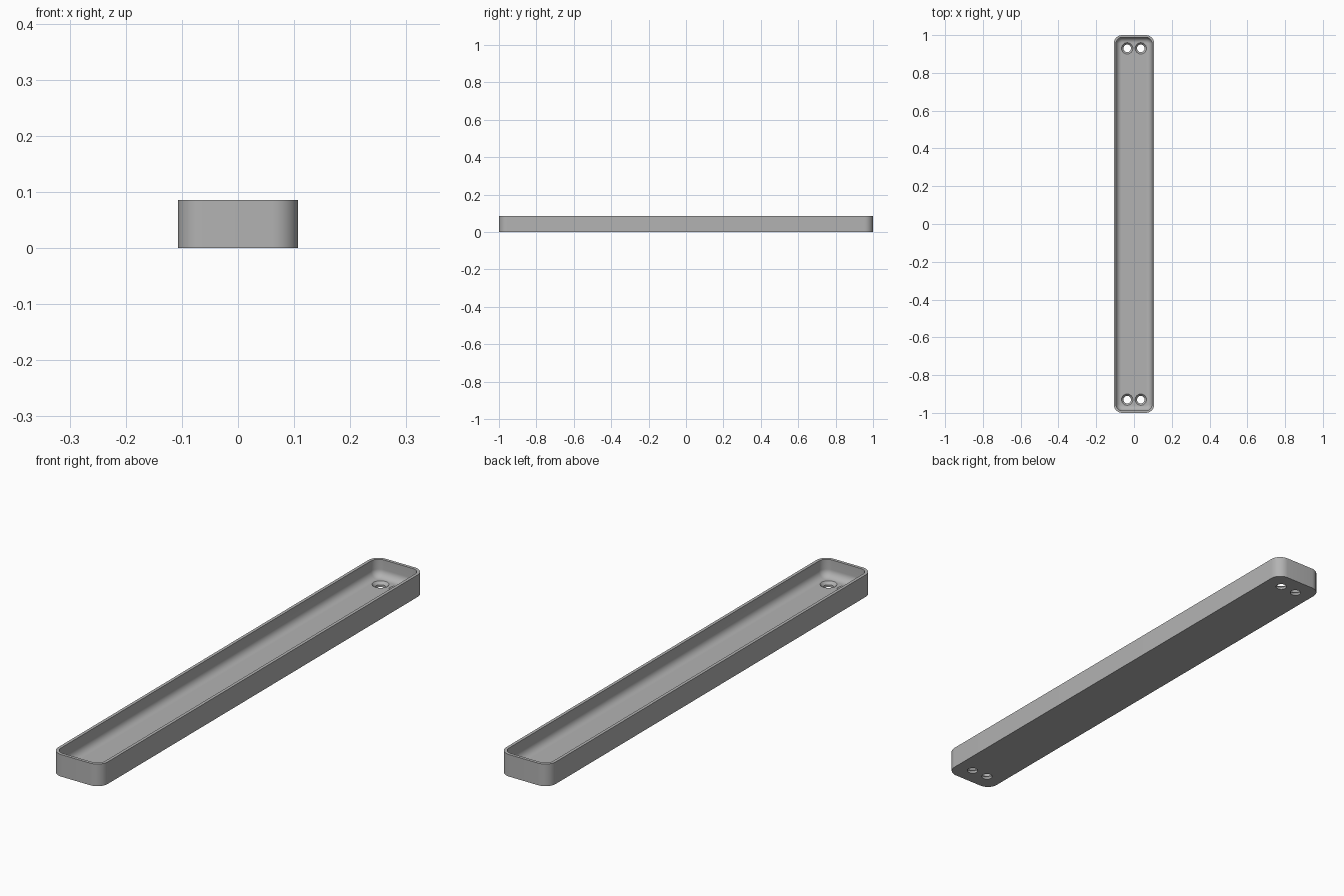
import bpy
import bmesh
import math

cube = bpy.data.objects.get("Cube")
if cube:
    bpy.data.objects.remove(cube, do_unlink=True)

HALF_X, HALF_Y, HEIGHT = 0.107, 1.0, 0.086
CORNER, WALL, FLOOR, FILLET = 0.045, 0.012, 0.02, 0.028
STEPS = 10

grey = bpy.data.materials.new("grey plastic")
grey.use_nodes = True
colour = (0.45, 0.45, 0.45, 1)
grey.diffuse_color = colour
grey.node_tree.nodes["Principled BSDF"].inputs["Base Color"].default_value = colour


def make_object(name, bm):
    bmesh.ops.recalc_face_normals(bm, faces=bm.faces)
    mesh = bpy.data.meshes.new(name)
    bm.to_mesh(mesh)
    bm.free()
    mesh.materials.append(grey)
    obj = bpy.data.objects.new(name, mesh)
    bpy.context.collection.objects.link(obj)
    return obj


def rounded_ring(bm, inset, z):
    """Rounded rectangle loop, moved inwards by inset."""
    radius = max(CORNER - inset, 0.006)
    cx, cy = HALF_X - inset - radius, HALF_Y - inset - radius
    ring = []
    for quarter, (sx, sy) in enumerate([(1, 1), (-1, 1), (-1, -1), (1, -1)]):
        for i in range(STEPS + 1):
            a = (quarter + i / STEPS) * math.pi / 2
            ring.append(bm.verts.new((sx * cx + radius * math.cos(a),
                                      sy * cy + radius * math.sin(a), z)))
    return ring


def loft(bm, rings):
    for low, high in zip(rings, rings[1:]):
        for i in range(len(low)):
            j = (i + 1) % len(low)
            bm.faces.new((low[i], low[j], high[j], high[i]))
    bm.faces.new(rings[0])
    bm.faces.new(rings[-1])


# Tray shell: outer wall, flat rim, inner wall and filleted floor
section = [(0, 0), (0, HEIGHT), (WALL, HEIGHT)]
for i in range(STEPS + 1):
    a = i / STEPS * math.pi / 2
    section.append((WALL + FILLET * (1 - math.cos(a)),
                    FLOOR + FILLET * (1 - math.sin(a))))
bm = bmesh.new()
loft(bm, [rounded_ring(bm, inset, z) for inset, z in section])
tray = make_object("tray", bm)

# Countersunk screw hole cutters, a pair at each end
bm = bmesh.new()
for x in (-0.036, 0.036):
    for y in (-0.93, 0.93):
        rings = []
        for r, z in [(0.02, -0.02), (0.02, 0.009), (0.03, FLOOR), (0.03, 0.04)]:
            rings.append([bm.verts.new((x + r * math.cos(k * math.tau / 32),
                                        y + r * math.sin(k * math.tau / 32), z))
                          for k in range(32)])
        loft(bm, rings)
cutter = make_object("screw_hole_cutter", bm)
cutter.hide_render = True

cut = tray.modifiers.new("screw holes", 'BOOLEAN')
cut.operation = 'DIFFERENCE'
cut.solver = 'EXACT'
cut.object = cutter

# Bake the holes, then drop the cutter
bpy.context.view_layer.update()
baked = bpy.data.meshes.new_from_object(
    tray.evaluated_get(bpy.context.evaluated_depsgraph_get()))
tray.modifiers.clear()
tray.data = baked
bpy.data.objects.remove(cutter, do_unlink=True)

bpy.ops.object.select_all(action='DESELECT')
tray.select_set(True)
bpy.context.view_layer.objects.active = tray
bpy.ops.object.shade_smooth_by_angle(angle=math.radians(30))
